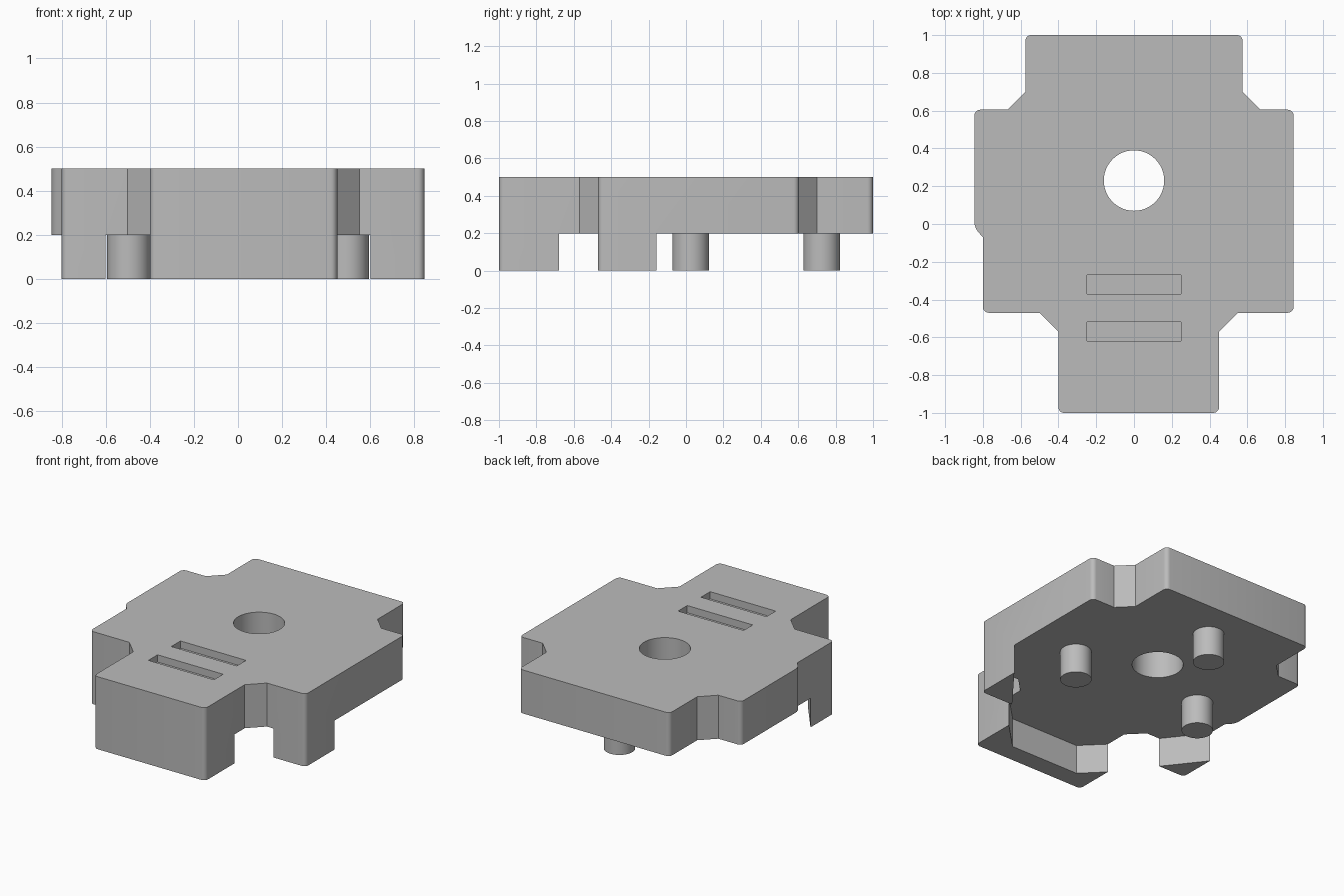
import bpy
import bmesh
from mathutils import Matrix

cube = bpy.data.objects.get("Cube")
if cube:
    bpy.data.objects.remove(cube, do_unlink=True)

grey = bpy.data.materials.new("plain_grey")
grey.use_nodes = True
grey.diffuse_color = (0.5, 0.5, 0.5, 1)
grey.node_tree.nodes["Principled BSDF"].inputs["Base Color"].default_value = (0.5, 0.5, 0.5, 1)


def add_object(name, bm):
    bmesh.ops.recalc_face_normals(bm, faces=bm.faces)
    mesh = bpy.data.meshes.new(name)
    bm.to_mesh(mesh)
    bm.free()
    mesh.materials.append(grey)
    obj = bpy.data.objects.new(name, mesh)
    bpy.context.collection.objects.link(obj)
    return obj


def prism(name, outline, low, high, rounded=(), radius=0.03):
    """Extrude an outline upward, rounding the chosen corners."""
    bm = bmesh.new()
    verts = [bm.verts.new((x, y, low)) for x, y in outline]
    bm.faces.new(verts)
    if rounded:
        bmesh.ops.bevel(bm, geom=[verts[i] for i in rounded], offset=radius,
                        segments=5, profile=0.5, affect='VERTICES')
    top = bmesh.ops.extrude_face_region(bm, geom=bm.faces[:])
    moved = [g for g in top["geom"] if isinstance(g, bmesh.types.BMVert)]
    bmesh.ops.translate(bm, verts=moved, vec=(0, 0, high - low))
    return add_object(name, bm)


def cylinder(name, x, y, low, high, radius):
    bm = bmesh.new()
    bmesh.ops.create_cone(bm, cap_ends=True, segments=48, radius1=radius,
                          radius2=radius, depth=high - low,
                          matrix=Matrix.Translation((x, y, (low + high) / 2)))
    return add_object(name, bm)


def activate(obj):
    bpy.ops.object.select_all(action='DESELECT')
    obj.select_set(True)
    bpy.context.view_layer.objects.active = obj


def cut(target, cutter):
    cutter.hide_render = True
    mod = target.modifiers.new("cut", 'BOOLEAN')
    mod.operation = 'DIFFERENCE'
    mod.solver = 'EXACT'
    mod.object = cutter
    activate(target)
    bpy.ops.object.modifier_apply(modifier=mod.name)
    bpy.data.objects.remove(cutter, do_unlink=True)


# Housing: cross-shaped footprint, slightly narrower on one side at the front
right_half = [(0.45, -1), (0.45, -0.57), (0.55, -0.47), (0.845, -0.47),
              (0.845, 0.605), (0.67, 0.605), (0.575, 0.7), (0.575, 1)]
left_half = [(-0.575, 1), (-0.575, 0.7), (-0.67, 0.605), (-0.845, 0.605),
             (-0.845, -0.02), (-0.8, -0.07), (-0.8, -0.47), (-0.5, -0.47),
             (-0.4, -0.57), (-0.4, -1)]
housing = prism("housing", right_half + left_half, 0, 0.5,
                rounded=(0, 3, 4, 7, 8, 11, 12, 14, 17))

# Underside recess, leaving the front wall and two corner wedges standing
half = [(1.1, 1.1), (1.1, 0.17), (0.5, -0.598), (0.5, -0.63), (0.26, -0.87)]
recess = half + [(-x, y) for x, y in reversed(half)]
cut(housing, prism("recess_cutter", recess, -0.1, 0.2))

# Round through hole and two shallow slots
cut(housing, cylinder("hole_cutter", 0, 0.23, -0.1, 0.7, 0.16))
for y in (-0.32, -0.57):
    slot = [(-0.25, y - 0.05), (0.25, y - 0.05), (0.25, y + 0.05), (-0.25, y + 0.05)]
    cut(housing, prism("slot_cutter", slot, 0.45, 0.6))

# Pegs under the plate
pegs = [cylinder(name, x, y, 0, 0.2, 0.098) for name, x, y in (
    ("left_peg", 0.495, 0.025), ("right_peg", -0.495, 0.025), ("back_peg", 0, 0.725))]

for obj in [housing] + pegs:
    activate(obj)
    bpy.ops.object.shade_smooth_by_angle(angle=0.52)
